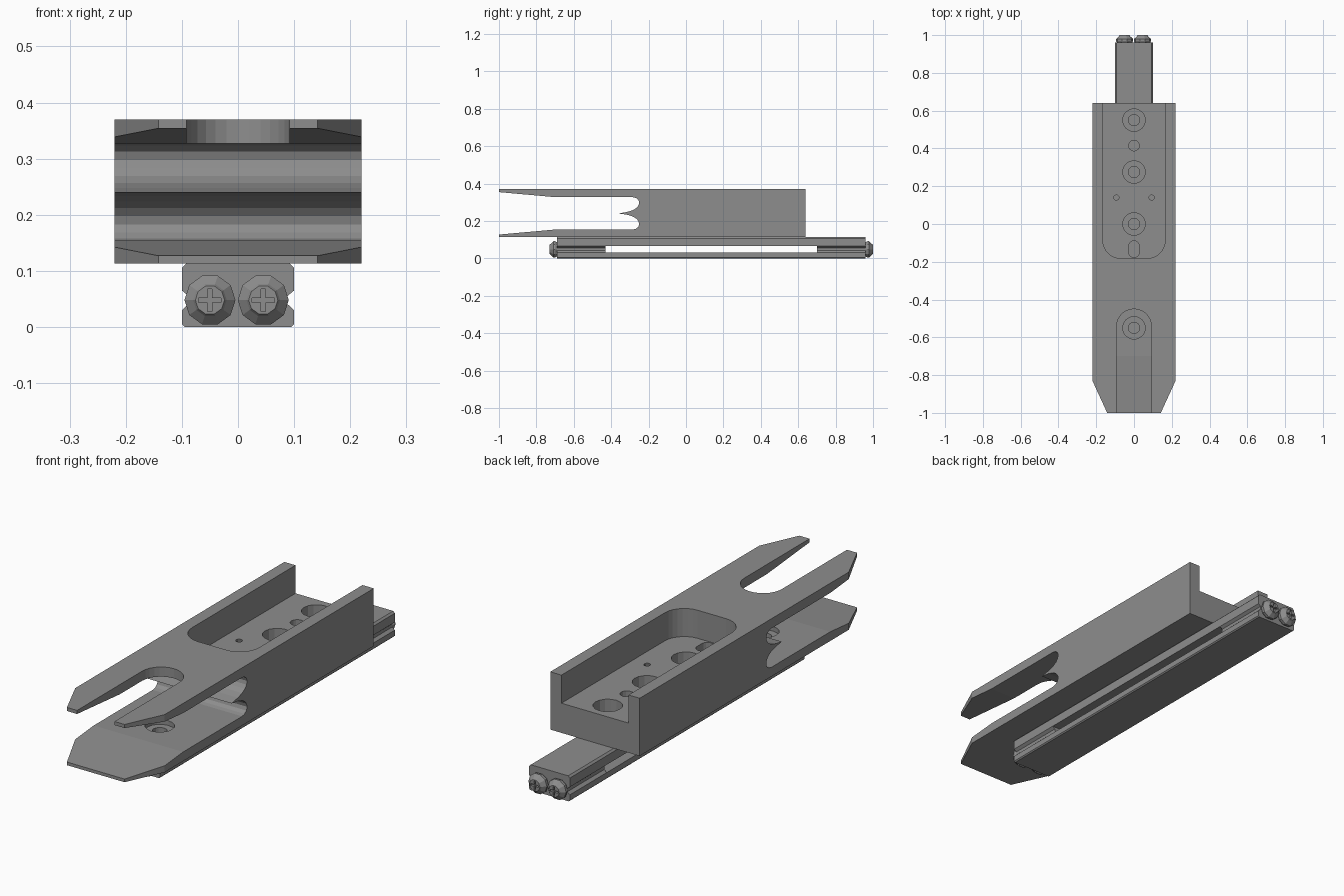
import bpy, bmesh, math
from mathutils import Vector

if "Cube" in bpy.data.objects:
    bpy.data.objects.remove(bpy.data.objects["Cube"], do_unlink=True)

# Single grey metal
grey = bpy.data.materials.new("machined_grey")
COL = (0.27, 0.27, 0.27, 1)
grey.diffuse_color = COL
grey.use_nodes = True
for node in grey.node_tree.nodes:
    if node.type == 'BSDF_PRINCIPLED':
        node.inputs["Base Color"].default_value = COL


def finish(name, bm):
    bmesh.ops.recalc_face_normals(bm, faces=bm.faces)
    me = bpy.data.meshes.new(name)
    bm.to_mesh(me)
    bm.free()
    me.materials.append(grey)
    ob = bpy.data.objects.new(name, me)
    bpy.context.collection.objects.link(ob)
    return ob


def prism(name, pts, axis, lo, hi):
    """Extrude a 2D outline along x, y or z."""
    place = {'x': lambda p, d: (d, p[0], p[1]),
             'y': lambda p, d: (p[0], d, p[1]),
             'z': lambda p, d: (p[0], p[1], d)}[axis]
    bm = bmesh.new()
    a = [bm.verts.new(place(p, lo)) for p in pts]
    b = [bm.verts.new(place(p, hi)) for p in pts]
    n = len(pts)
    bm.faces.new(a)
    bm.faces.new(b)
    for i in range(n):
        bm.faces.new((a[i], a[(i + 1) % n], b[(i + 1) % n], b[i]))
    return finish(name, bm)


def arc(cx, cy, r, a0, a1, n):
    return [(cx + r * math.cos(math.radians(a0 + (a1 - a0) * i / n)),
             cy + r * math.sin(math.radians(a0 + (a1 - a0) * i / n))) for i in range(n + 1)]


def circle(cx, cy, r, n=16):
    return arc(cx, cy, r, 0, 360, n)[:-1]


def cut(target, cutter):
    """Subtract the cutter and discard it."""
    cutter.hide_render = True
    mod = target.modifiers.new("cut", 'BOOLEAN')
    mod.operation = 'DIFFERENCE'
    mod.solver = 'EXACT'
    mod.object = cutter
    bpy.context.view_layer.update()
    ev = target.evaluated_get(bpy.context.evaluated_depsgraph_get())
    me = bpy.data.meshes.new_from_object(ev)
    target.modifiers.clear()
    target.data = me
    bpy.data.objects.remove(cutter, do_unlink=True)


# Main body: side profile with a forked mouth ending in two lobes and a cusp
LOW, TOP, MID = 0.113, 0.37, 0.24
upper = [(-1.0, 0.354), (-0.70, 0.327), (-0.285, 0.327), (-0.268, 0.323), (-0.255, 0.313),
         (-0.25, 0.298), (-0.254, 0.283), (-0.265, 0.269), (-0.285, 0.257), (-0.315, 0.248)]
lower = [(y, 2 * MID - z + 0.001) for y, z in reversed(upper)]
profile = [(-1, LOW), (0.64, LOW), (0.64, TOP), (-1, TOP)] + upper + [(-0.36, MID)] + lower
body = prism("clamp_body", profile, 'x', -0.22, 0.22)

# Angled nose corners
for s in (1, -1):
    cut(body, prism("nose_cutter", [(s * 0.142, -1), (s * 0.22, -0.83), (s * 0.3, -0.6557),
                                    (s * 0.3, -1.1), (s * 0.0961, -1.1)], 'z', 0, 0.5))

# Pocket open at the rear
POCKET = 0.245
cut(body, prism("pocket_cutter",
                [(0.165, 0.8), (-0.165, 0.8)] + arc(-0.070, -0.087, 0.095, 180, 270, 7)
                + arc(0.070, -0.087, 0.095, 270, 360, 7), 'z', POCKET, 0.5))

# Slot in the upper jaw
cut(body, prism("jaw_slot_cutter", [(-0.092, -1.2), (0.092, -1.2)]
                + arc(0, -0.542, 0.092, 0, 180, 14), 'z', MID, 0.5))

# Counterbored holes in the pocket floor
for y in (0.0, 0.275, 0.55):
    cut(body, prism("bore_cutter", circle(0, y, 0.06), 'z', 0.165, 0.3))
    cut(body, prism("hole_cutter", circle(0, y, 0.03), 'z', 0.05, 0.3))
# Plain hole, pin holes and oblong hole
cut(body, prism("hole_cutter", circle(0, 0.415, 0.028), 'z', 0.05, 0.3))
for x in (-0.093, 0.093):
    cut(body, prism("pin_cutter", circle(x, 0.14, 0.014, 10), 'z', 0.16, 0.3))
cut(body, prism("oblong_cutter", arc(0, -0.117, 0.028, 0, 180, 8)
                + arc(0, -0.150, 0.028, 180, 360, 8), 'z', 0.05, 0.3))
# Counterbored hole in the lower jaw
cut(body, prism("jaw_bore_cutter", circle(0, -0.55, 0.06), 'z', 0.133, 0.22))
cut(body, prism("jaw_hole_cutter", circle(0, -0.55, 0.03), 'z', 0.05, 0.22))


def mirrored(half):
    return half + [(-x, z) for x, z in reversed(half)]


# Rail bars under the body
Y0, Y1 = -0.69, 0.96
prism("rail_upper_bar", mirrored([(0.088, 0.055), (0.100, 0.065), (0.100, 0.105), (0.092, LOW)]),
      'y', Y0, Y1)
cut(bpy.data.objects["rail_upper_bar"],
    prism("gap_cutter", [(-0.43, 0.0), (0.70, 0.0), (0.70, 0.065), (-0.43, 0.065)], 'x', -0.3, 0.3))
prism("rail_lower_bar", mirrored([(0.095, 0.0), (0.100, 0.005), (0.100, 0.030)]), 'y', Y0, Y1)

# Notched clamp blocks joining the bars at both ends
for name, a, b in (("front", Y0, -0.43), ("rear", 0.70, Y1)):
    prism(name + "_clamp_block", mirrored([(0.100, 0.030), (0.088, 0.041), (0.088, 0.055)]),
          'y', a, b)


# Cross-head end screws
def screw(name, x, y, s):
    z, n = 0.048, 10
    rings = [(0.040, 0.0), (0.0455, 0.010), (0.0455, 0.019), (0.030, 0.034), (0.026, 0.040)]
    bm = bmesh.new()
    loops = [[bm.verts.new((px, y + s * d, pz)) for px, pz in circle(x, z, r, n)]
             for r, d in rings]
    bm.faces.new(loops[0])
    bm.faces.new(loops[-1])
    for a, b in zip(loops, loops[1:]):
        for i in range(n):
            bm.faces.new((a[i], a[(i + 1) % n], b[(i + 1) % n], b[i]))
    ob = finish(name, bm)
    w, l = 0.004, 0.020
    cross = [(w, l), (-w, l), (-w, w), (-l, w), (-l, -w), (-w, -w),
             (-w, -l), (w, -l), (w, -w), (l, -w), (l, w), (w, w)]
    d0, d1 = sorted((y + s * 0.028, y + s * 0.06))
    cut(ob, prism("cross_cutter", [(x + a, z + b) for a, b in cross], 'y', d0, d1))


for side, x in (("left", 0.045), ("right", -0.050)):
    screw("front_screw_" + side, x, Y0, -1)
    screw("rear_screw_" + side, x, Y1, 1)
